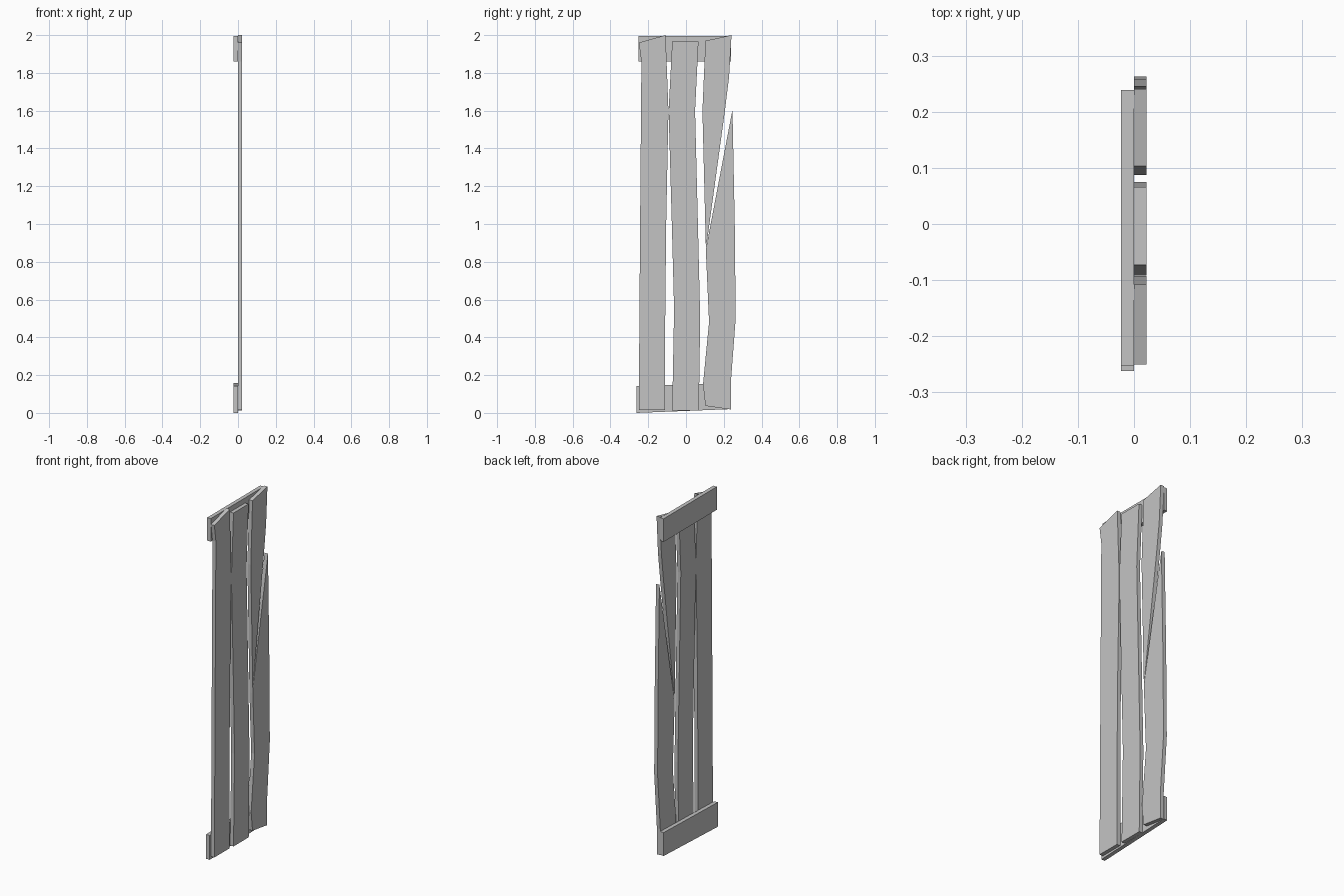
import bpy
import bmesh

cube = bpy.data.objects.get("Cube")
if cube:
    bpy.data.objects.remove(cube, do_unlink=True)

# Single weathered grey for the whole panel
grey = bpy.data.materials.new("plain grey")
grey.use_nodes = True
grey.diffuse_color = (0.55, 0.55, 0.55, 1)
grey.node_tree.nodes["Principled BSDF"].inputs["Base Color"].default_value = grey.diffuse_color


def board(name, outline, x0, x1):
    """Extrude a (y, z) outline from x0 to x1 as a flat-faced board."""
    bm = bmesh.new()
    face = bm.faces.new([bm.verts.new((x0, y, z)) for y, z in outline])
    extruded = bmesh.ops.extrude_face_region(bm, geom=[face])["geom"]
    for v in extruded:
        if isinstance(v, bmesh.types.BMVert):
            v.co.x = x1
    bmesh.ops.recalc_face_normals(bm, faces=bm.faces)
    # Triangulate the large concave faces cleanly
    bmesh.ops.triangulate(bm, faces=[f for f in bm.faces if len(f.verts) > 4])
    mesh = bpy.data.meshes.new(name)
    bm.to_mesh(mesh)
    bm.free()
    mesh.materials.append(grey)
    obj = bpy.data.objects.new(name, mesh)
    bpy.context.collection.objects.link(obj)
    return obj


FRONT, BACK = 0.022, -0.023

# Straight plank with a slanted top
board("outer_plank", [
    (-0.25, 0.015), (-0.11, 0.015), (-0.11, 0.5), (-0.105, 1.0),
    (-0.093, 1.6), (-0.108, 2.0), (-0.25, 1.96), (-0.236, 1.86),
    (-0.243, 1.0)], 0, FRONT)

# Slightly wavy middle plank
board("middle_plank", [
    (-0.073, 0.012), (0.068, 0.012), (0.075, 0.5), (0.063, 1.0),
    (0.048, 1.6), (0.066, 1.965), (-0.073, 1.965), (-0.092, 1.6),
    (-0.075, 1.0), (-0.063, 0.55)], 0, FRONT)

# Bent plank with a long split running in from its edge
board("split_plank", [
    (0.103, 0.037), (0.238, 0.018), (0.238, 0.17), (0.263, 0.5),
    (0.258, 1.0), (0.246, 1.605), (0.106, 0.87), (0.206, 1.6),
    (0.228, 1.78), (0.241, 2.0), (0.103, 1.97), (0.087, 1.6),
    (0.106, 0.87 - 0.03), (0.122, 0.48), (0.09, 0.15)], 0, FRONT)

# Cross battens behind the planks
board("top_batten", [
    (-0.252, 1.86), (0.239, 1.86), (0.239, 1.995), (-0.252, 1.995)], BACK, 0)
board("bottom_batten", [
    (-0.262, 0.0), (0.239, 0.02), (0.239, 0.157), (-0.262, 0.143)], BACK, 0)
